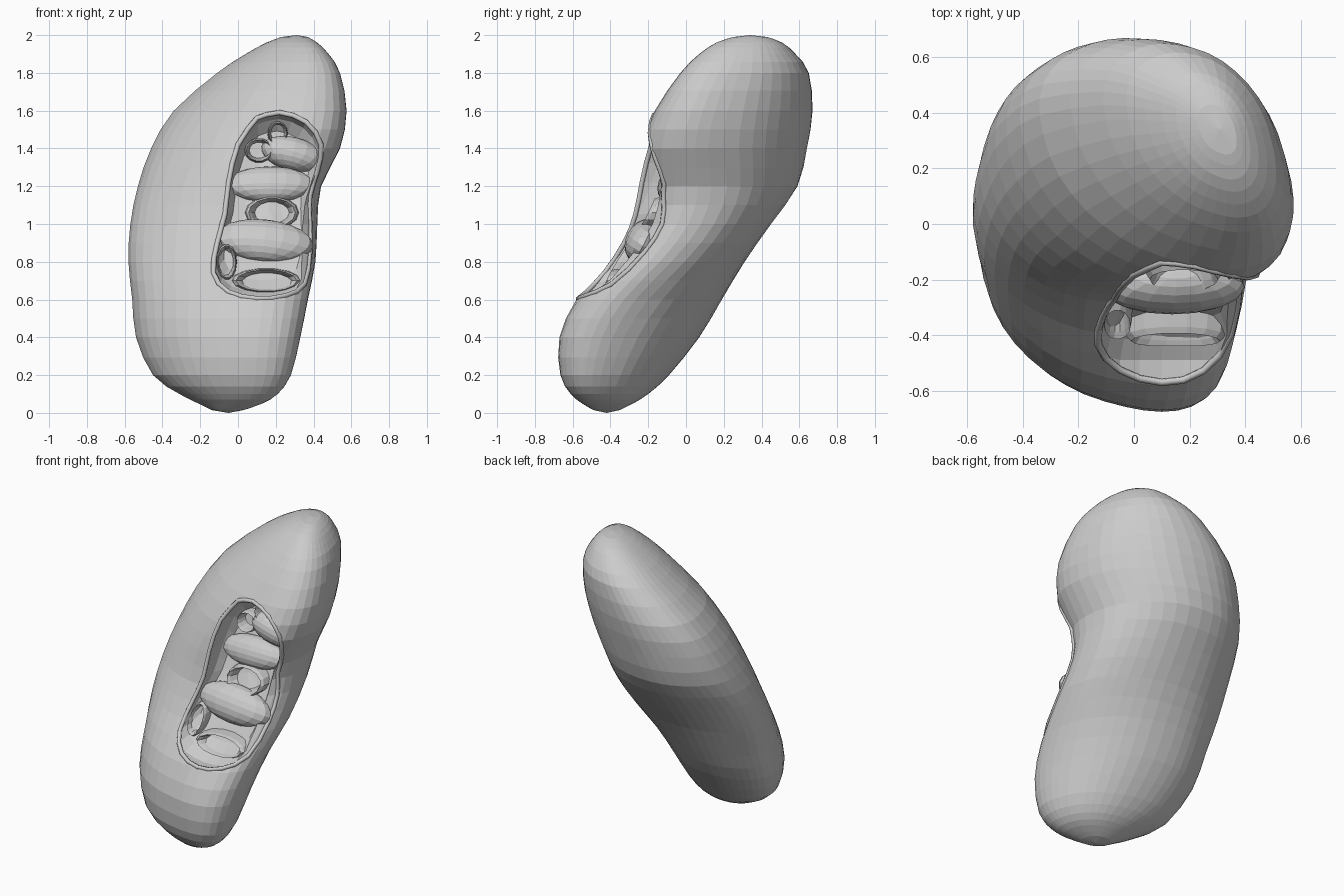
import bpy, bmesh, math
from mathutils import Vector
from mathutils.bvhtree import BVHTree

if "Cube" in bpy.data.objects:
    bpy.data.objects.remove(bpy.data.objects["Cube"])

def finish(bm, name):
    bmesh.ops.recalc_face_normals(bm, faces=bm.faces)
    me = bpy.data.meshes.new(name)
    bm.to_mesh(me)
    bm.free()
    ob = bpy.data.objects.new(name, me)
    bpy.context.collection.objects.link(ob)
    return ob

def loft(rings, name, ends=None):
    bm = bmesh.new()
    vs = [[bm.verts.new(p) for p in r] for r in rings]
    n = len(vs[0])
    for a, b in zip(vs, vs[1:]):
        for i in range(n):
            bm.faces.new((a[i], a[(i + 1) % n], b[(i + 1) % n], b[i]))
    for k, ring in ((0, vs[0]), (1, vs[-1])):
        tip = bm.verts.new(ends[k] if ends else sum((v.co for v in ring), Vector()) / n)
        for i in range(n):
            bm.faces.new((ring[i], ring[(i + 1) % n], tip))
    return finish(bm, name)

def spline(rows, t):
    # Catmull-Rom through table rows
    i = min(int(t), len(rows) - 2)
    f = t - i
    p = [rows[max(0, min(len(rows) - 1, i + k))] for k in (-1, 0, 1, 2)]
    return [0.5 * (2 * b + (c - a) * f + (2 * a - 5 * b + 4 * c - d) * f * f
            + (3 * b - a - 3 * c + d) * f ** 3) for a, b, c, d in zip(*p)]

# Bean-shaped body: z, x min, x max, y min, y max
S = [(0.015, -0.14, 0.03, -0.49, -0.35), (0.05, -0.21, 0.13, -0.55, -0.28),
     (0.1, -0.31, 0.21, -0.61, -0.20), (0.2, -0.45, 0.28, -0.665, -0.09),
     (0.4, -0.54, 0.33, -0.67, 0.07), (0.6, -0.56, 0.37, -0.58, 0.19),
     (0.8, -0.58, 0.41, -0.41, 0.31), (1.0, -0.57, 0.42, -0.29, 0.45),
     (1.2, -0.53, 0.44, -0.255, 0.59), (1.4, -0.46, 0.54, -0.24, 0.64),
     (1.6, -0.34, 0.575, -0.165, 0.67), (1.8, -0.11, 0.54, -0.03, 0.65),
     (1.9, 0.04, 0.48, 0.07, 0.58), (1.96, 0.15, 0.42, 0.16, 0.51),
     (1.99, 0.23, 0.37, 0.25, 0.43)]

def section(row, n=40):
    z, x0, x1, y0, y1 = row
    waist = math.exp(-((z - 1.0) / 0.36) ** 2)
    def soft(v):
        return math.copysign(abs(v) ** 0.92, v)
    pts = []
    for i in range(n):
        a = 2 * math.pi * i / n
        # fuller front right corner, flatter back left, milder at the waist
        lobe = math.cos(a + math.pi / 4)
        r = 1 + (0.05 * (1 - waist) if lobe > 0 else -0.09) * lobe ** 4
        pts.append((r * soft(math.cos(a)), r * soft(math.sin(a - 0.43 + 0.26 * waist))))
    def fit(vals, lo, hi):
        m, M = min(vals), max(vals)
        return [lo + (v - m) / (M - m) * (hi - lo) for v in vals]
    xs, ys = zip(*pts)
    return [Vector((x, y, z)) for x, y in zip(fit(xs, x0, x1), fit(ys, y0, y1))]

steps = 2 * (len(S) - 1)
body = loft([section(spline(S, k / 2)) for k in range(steps + 1)], "organ_body",
            [(-0.05, -0.42, 0), (0.31, 0.34, 2)])
bvh = BVHTree.FromObject(body, bpy.context.evaluated_depsgraph_get())

# Outline of the hollow seen from the front (x, z)
O = [(0.10, 1.56), (0.22, 1.59), (0.36, 1.54), (0.44, 1.42), (0.42, 1.28), (0.38, 1.15),
     (0.38, 1.0), (0.38, 0.85), (0.35, 0.68), (0.25, 0.62), (0.10, 0.605), (-0.05, 0.64),
     (-0.13, 0.74), (-0.11, 0.90), (-0.07, 1.05), (-0.05, 1.22), (0.0, 1.42)]
O = [spline(O + O[:1], k / 2) for k in range(2 * len(O))]

def front(x, z):
    hit = bvh.ray_cast(Vector((x, -3, z)), Vector((0, 1, 0)))[0]
    return hit.y if hit else 0.1

def floor(z):
    return spline([(-0.39,), (-0.14,), (0.0,)], max(0, min(2, (z - 0.65) / 0.43)))[0]

# Cutter for the hollow
def cut_ring(s, d):
    return [Vector((0.15 + (x - 0.15) * s, floor(1.1 + (z - 1.1) * s) + d,
                    1.1 + (z - 1.1) * s)) for x, z in O]
cutter = loft([cut_ring(1, -1), cut_ring(1, -0.1), cut_ring(0.93, -0.03), cut_ring(0.8, 0.02),
               cut_ring(0.5, 0.03)], "hollow_cutter")
cutter.hide_render = True
cutter.hide_set(True)
mod = body.modifiers.new("hollow", 'BOOLEAN')
mod.object, mod.operation, mod.solver = cutter, 'DIFFERENCE', 'EXACT'

def tube(name, pts, r):
    cu = bpy.data.curves.new(name, 'CURVE')
    cu.dimensions, cu.bevel_depth, cu.bevel_resolution = '3D', r, 1
    sp = cu.splines.new('POLY')
    sp.points.add(len(pts) - 1)
    for q, p in zip(sp.points, pts):
        q.co = (*p, 1)
    sp.use_cyclic_u = True
    ob = bpy.data.objects.new(name, cu)
    bpy.context.collection.objects.link(ob)

# Raised lip around the hollow
tube("hollow_lip", [(x, front(x, z) + 0.005, z) for x, z in O], 0.014)

# Soft folds crossing the hollow: x, z, half sizes x y z, tilt
for i, (x, z, a, b, c, tilt) in enumerate([(0.29, 1.37, 0.17, 0.09, 0.09, 0.25),
        (0.17, 1.21, 0.23, 0.075, 0.10, 0.0), (0.14, 0.91, 0.26, 0.09, 0.12, 0.1)]):
    bpy.ops.mesh.primitive_uv_sphere_add(segments=16, ring_count=10,
        location=(x, floor(z) + 0.015, z), rotation=(-0.5, tilt, 0))
    ob = bpy.context.object
    ob.name, ob.scale = f"fold_{i + 1}", (a, b, c)

# Open vessel stumps: x, z, half width, half height
for i, (x, z, a, c) in enumerate([(0.18, 1.06, 0.13, 0.08), (0.15, 0.70, 0.17, 0.06),
        (-0.06, 0.80, 0.05, 0.09), (0.11, 1.39, 0.07, 0.06), (0.21, 1.48, 0.05, 0.06)]):
    rings = []
    for s, d in ((1.1, 0.03), (1.05, -0.03), (0.95, -0.05), (0.85, -0.03), (0.7, 0.025)):
        rings.append([Vector((x + a * s * math.cos(t * math.pi / 7),
                              floor(z + c * s * math.sin(t * math.pi / 7)) + d,
                              z + c * s * math.sin(t * math.pi / 7))) for t in range(14)])
    loft(rings, f"vessel_stump_{i + 1}")
